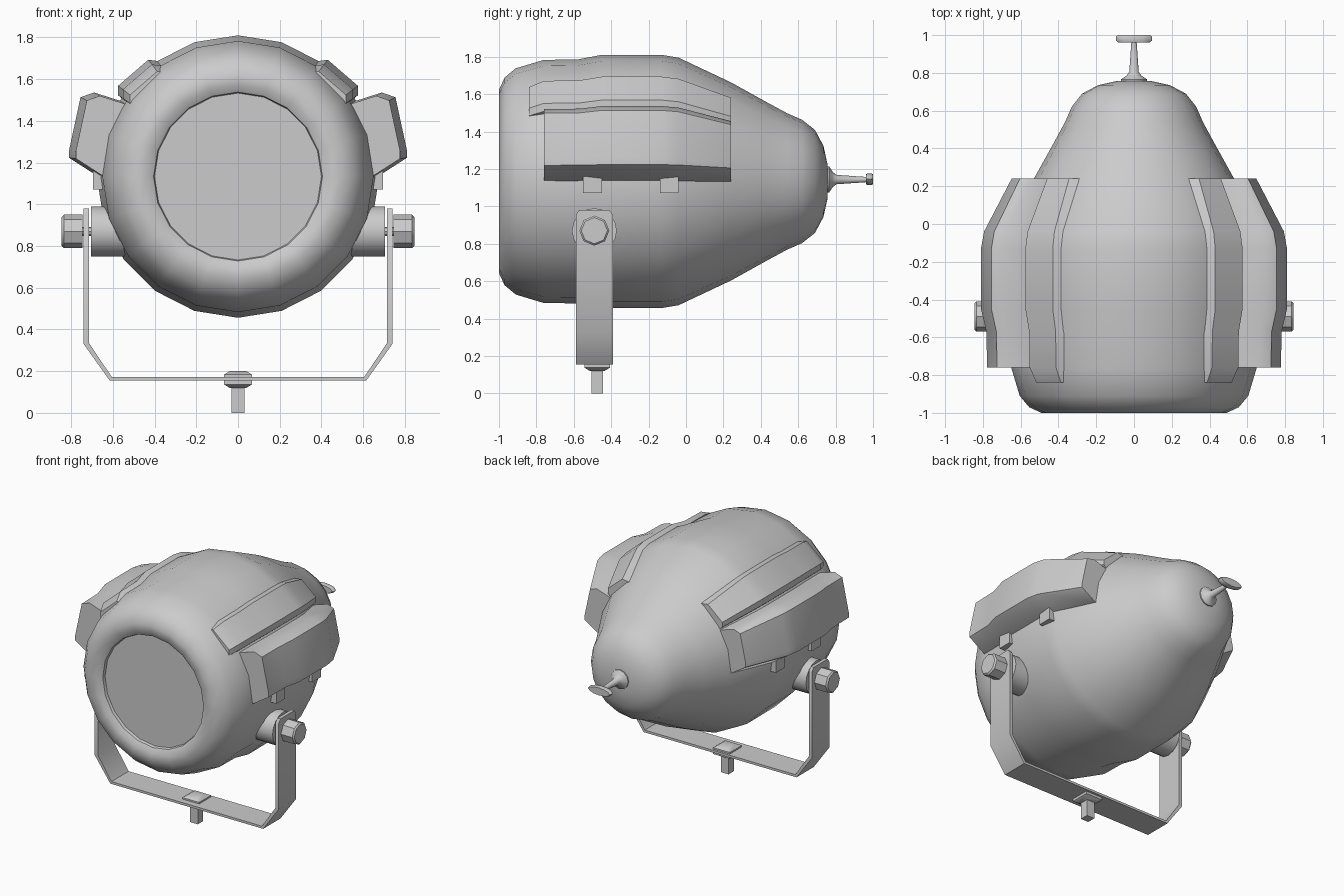
import bpy, bmesh, math

if "Cube" in bpy.data.objects:
    bpy.data.objects.remove(bpy.data.objects["Cube"])

CZ = 1.133          # height of the lamp axis
PY, PZ = -0.49, 0.87  # tilt pivot position


def loft(name, rings, cap_start=True, cap_end=True):
    """Skin a list of equal-length point rings."""
    bm = bmesh.new()
    rows = [[bm.verts.new(p) for p in ring] for ring in rings]
    for a, b in zip(rows, rows[1:]):
        for i in range(len(a)):
            j = (i + 1) % len(a)
            bm.faces.new((a[i], a[j], b[j], b[i]))
    if cap_start:
        bm.faces.new(rows[0])
    if cap_end:
        bm.faces.new(rows[-1])
    bmesh.ops.recalc_face_normals(bm, faces=bm.faces)
    me = bpy.data.meshes.new(name)
    bm.to_mesh(me)
    bm.free()
    ob = bpy.data.objects.new(name, me)
    bpy.context.collection.objects.link(ob)
    return ob


def lathe(name, profile, n, axis, center, phase=0.0, stretch=(1, 1)):
    """Spin (position, radius) pairs about an axis through center."""
    rings = []
    for t, r in profile:
        ring = []
        for k in range(n):
            a = phase + 2 * math.pi * k / n
            u, v = r * math.cos(a) * stretch[0], r * math.sin(a) * stretch[1]
            p = {'X': (t, u, v), 'Y': (u, t, v), 'Z': (u, v, t)}[axis]
            ring.append([p[i] + center[i] for i in range(3)])
        rings.append(ring)
    return loft(name, rings)


# Lamp housing with rolled front rim and recessed lens
housing = [(-0.955, 0.40), (-0.975, 0.405), (-0.995, 0.44), (-1.0, 0.49), (-0.97, 0.555),
           (-0.91, 0.605), (-0.76, 0.65), (-0.58, 0.652), (-0.45, 0.677), (-0.13, 0.677),
           (-0.04, 0.662), (0.24, 0.53), (0.42, 0.43), (0.54, 0.365), (0.62, 0.33),
           (0.69, 0.275), (0.735, 0.19), (0.757, 0.09)]
lathe("lamp_housing", housing, 20, 'Y', (0, 0, CZ))

# Side sections scale along y with the housing radius
stations = [(-0.76, 0.96), (-0.57, 0.965), (-0.45, 1.0), (-0.13, 1.0), (-0.04, 0.98), (0.24, 0.8)]
box_section = [(0.54, 0.355), (0.69, 0.403), (0.755, 0.38), (0.81, 0.125),
               (0.81, 0.09), (0.67, 0.0), (0.58, 0.0)]
flap_section = [(0.36, 0.55), (0.43, 0.56), (0.575, 0.435), (0.575, 0.39),
                (0.54, 0.36), (0.48, 0.36), (0.34, 0.5)]


def sweep(name, section, places, side):
    return loft(name, [[(side * x * s, y, CZ + z * s) for x, z in section] for y, s in places])


def block(name, x0, x1, y0, y1, z0, z1):
    return loft(name, [[(x0, y0, z), (x1, y0, z), (x1, y1, z), (x0, y1, z)] for z in (z0, z1)])


for side, label in ((1, "right"), (-1, "left")):
    # Vent box, the flap overhanging it, and its two mounting tabs
    sweep("vent_box_" + label, box_section, stations, side)
    sweep("vent_flap_" + label, flap_section, [(-0.84, 0.9)] + stations, side)
    for y in (-0.5, -0.09):
        block("vent_tab_" + label, side * 0.6, side * 0.695, y - 0.05, y + 0.05, 1.07, 1.16)
    # Pivot boss, pin and octagonal tightening knob
    for part, prof, n in (("pivot_boss_", [(0.5, 0.12), (0.705, 0.12)], 16),
                          ("pivot_pin_", [(0.69, 0.022), (0.76, 0.022)], 8),
                          ("pivot_knob_", [(0.745, 0.08), (0.835, 0.08), (0.845, 0.07)], 8)):
        lathe(part + label, [(side * t, r) for t, r in prof], n, 'X', (0, PY, PZ))

# Yoke bracket: a bent flat strap, narrowed at its upper ends
half = [(0.74, 0.715, 0.98, 0.98, 0.08), (0.74, 0.715, 0.955, 0.955, 0.099),
        (0.74, 0.715, 0.33, 0.336, 0.099), (0.615, 0.605, 0.155, 0.172, 0.099)]
path = half + [(-a, -b, c, d, w) for a, b, c, d, w in reversed(half)]
loft("yoke", [[(xo, PY - w, zo), (xo, PY + w, zo), (xi, PY + w, zi), (xi, PY - w, zi)]
              for xo, xi, zo, zi, w in path])

# Mounting stud and nut under the yoke
q = math.sqrt(2)
lathe("mounting_nut", [(0.12, 0.04 * q), (0.137, 0.068 * q), (0.183, 0.068 * q), (0.2, 0.04 * q)],
      4, 'Z', (0, -0.475, 0), math.pi / 4)
block("mounting_stud", -0.031, 0.031, -0.506, -0.444, 0, 0.14)

# Rear focus handle: flared stem and oval grip
lathe("focus_stem", [(0.74, 0.07), (0.765, 0.07), (0.785, 0.04), (0.805, 0.025), (0.965, 0.014)],
      12, 'Y', (0, 0, 1.143))
lathe("focus_grip", [(0.962, 0.085), (0.97, 0.094), (0.992, 0.094), (1.0, 0.085)],
      12, 'Y', (0, 0, 1.145), 0, (1, 0.32))

# Smooth the curved surfaces, keep hard edges
for ob in bpy.context.collection.objects:
    ob.select_set(True)
    bpy.context.view_layer.objects.active = ob
bpy.ops.object.shade_smooth_by_angle(angle=math.radians(40))
